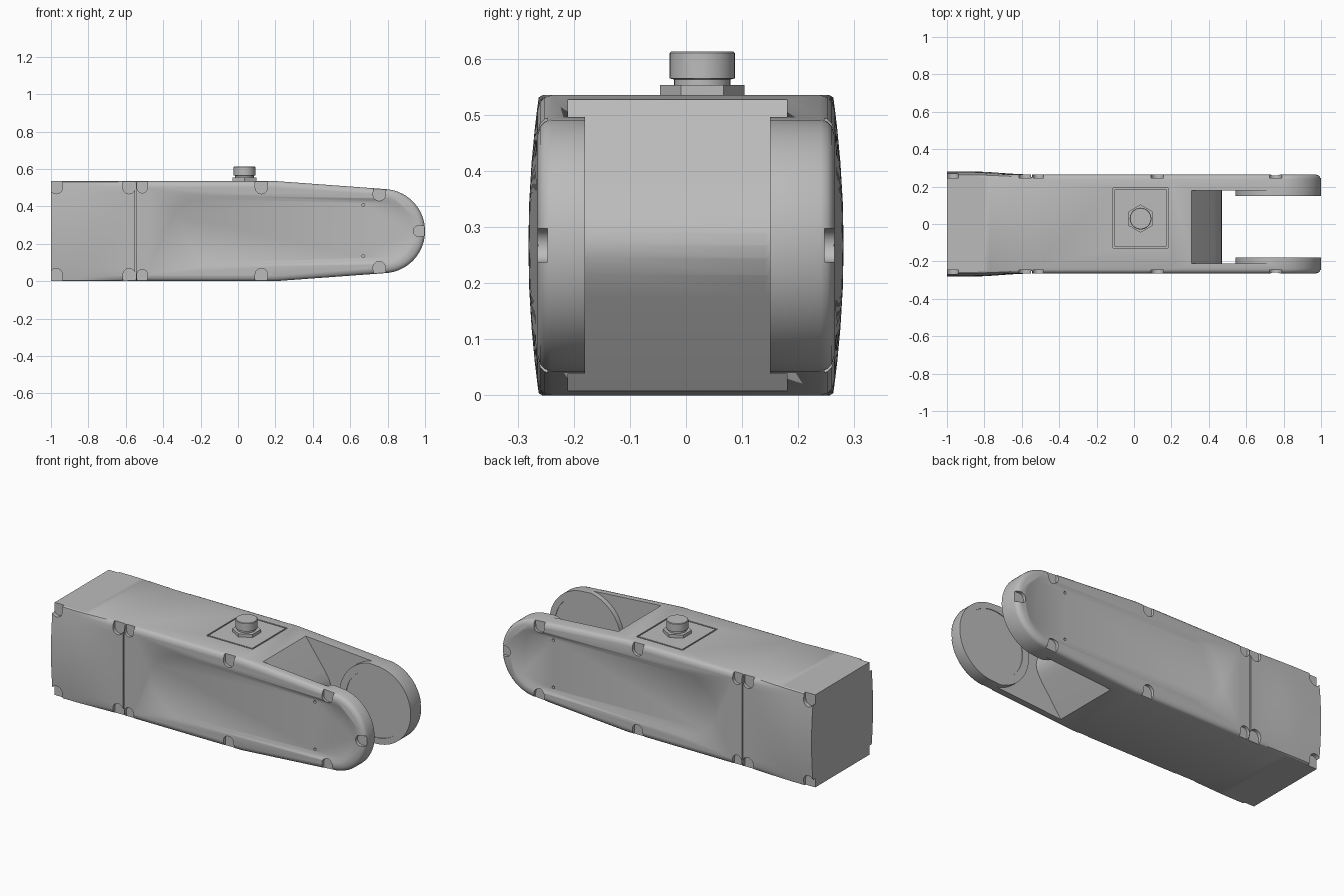
import bpy, bmesh, math
from mathutils import Vector

old = bpy.data.objects.get("Cube")
if old:
    bpy.data.objects.remove(old)

grey = bpy.data.materials.new("satin grey")
grey.use_nodes = True
COLOUR = (0.5, 0.5, 0.5, 1)
grey.diffuse_color = COLOUR
grey.node_tree.nodes["Principled BSDF"].inputs["Base Color"].default_value = COLOUR

H = 0.535            # body height
MID = H / 2
TIP_X, TIP_R = 0.775, 0.225
SEAM = -0.545


def skin(name, loops):
    """Solid from a stack of closed loops with equal point counts."""
    bm = bmesh.new()
    rings = [[bm.verts.new(p) for p in loop] for loop in loops]
    n = len(rings[0])
    for a, b in zip(rings, rings[1:]):
        for i in range(n):
            j = (i + 1) % n
            bm.faces.new((a[i], a[j], b[j], b[i]))
    bm.faces.new(rings[0])
    bm.faces.new(rings[-1])
    bmesh.ops.recalc_face_normals(bm, faces=bm.faces)
    mesh = bpy.data.meshes.new(name)
    bm.to_mesh(mesh)
    bm.free()
    mesh.materials.append(grey)
    obj = bpy.data.objects.new(name, mesh)
    bpy.context.collection.objects.link(obj)
    return obj


def at_y(points, y):
    return [Vector((x, y, z)) for x, z in points]


def at_z(points, z):
    return [Vector((x, y, z)) for x, y in points]


def arc(cx, cz, r, start, end, steps=24):
    angles = [math.radians(start + (end - start) * i / steps) for i in range(steps + 1)]
    return [(cx + r * math.cos(a), cz + r * math.sin(a)) for a in angles]


def circle(cx, cz, r, steps=48):
    return arc(cx, cz, r, 0, 360, steps)[:-1]


def box_cut(x0, x1, y0, y1, z0, z1):
    return skin("cutter", [at_z([(x0, y0), (x1, y0), (x1, y1), (x0, y1)], z) for z in (z0, z1)])


def select(obj):
    bpy.ops.object.select_all(action='DESELECT')
    obj.select_set(True)
    bpy.context.view_layer.objects.active = obj


def cut(target, cutter):
    """Subtract a cutter and remove it."""
    cutter.hide_render = True
    select(target)
    mod = target.modifiers.new("cut", 'BOOLEAN')
    mod.operation, mod.solver, mod.object = 'DIFFERENCE', 'EXACT', cutter
    bpy.ops.object.modifier_apply(modifier=mod.name)
    bpy.data.objects.remove(cutter)


def smooth(obj):
    select(obj)
    bpy.ops.object.shade_smooth_by_angle(angle=math.radians(28))


# Forked body: tapered rounded outline with softened outer rims
EDGE = [(0.265, 0.028), (0.26, 0.012), (0.252, 0.004), (0.24, 0)]


def outline(d):
    return ([(SEAM, d), (0.2, d)] + arc(TIP_X, MID, TIP_R - d, -86, 86, 48)
            + [(0.2, H - d), (SEAM, H - d)])


body = skin("fork_body", [at_y(outline(d), -y) for y, d in EDGE]
            + [at_y(outline(d), y) for y, d in reversed(EDGE)])

# Rear housing: softened section blends into a barrel-sided one
def rear_section(x):
    t = min(1, max(0, (SEAM - x) / 0.33))
    k = t * t * (3 - 2 * t)
    half = []
    drops = [(d, y) for y, d in reversed(EDGE)]
    drops += [(0.06, 0.265), (0.12, 0.265), (0.19, 0.265), (MID, 0.265)]
    for d, y in drops:
        s = 1 - d / MID
        barrel = 0.281 - 0.019 * s ** 2 - (0.006 if d == 0 else 0)
        half.append((y + (barrel - y) * k, H - d))
    side = half + [(y, H - z) for y, z in reversed(half[:-1])]
    return [(x, y, z) for y, z in side] + [(x, -y, z) for y, z in reversed(side)]


STEPS = 14
rear = skin("rear_housing", [rear_section(-1 + (SEAM + 1) * i / STEPS) for i in range(STEPS + 1)])

# Fork slot with a rounded wedge at its root
nose = [(0.295, H + 0.02), (0.305, H - 0.005), (0.43, 0.36)]
nose += [(0.455, 0.32), (0.467, 0.29), (0.47, MID)]
nose += [(x, H - z) for x, z in reversed(nose[:-1])]
slot = nose + [(1.1, -0.02), (1.1, H + 0.02)]
cut(body, skin("cutter", [at_y(slot, y) for y in (-0.18, 0.15)]))

# Hollows between the wedge and the round joint faces
hollow = nose + arc(TIP_X, MID, 0.232, 265, 95, 32) + [(0.755, H + 0.02)]
hollow.insert(len(nose), (0.755, -0.02))
for y0, y1 in ((-0.21, -0.17), (0.14, 0.18)):
    cut(body, skin("cutter", [at_y(hollow, y) for y in (y0, y1)]))

# Shallow round seats on the joint faces
for y0, y1 in ((-0.184, -0.17), (0.14, 0.154)):
    cut(body, skin("cutter", [at_y(circle(TIP_X, MID, 0.19), y) for y in (y0, y1)]))


# Long recessed side panels with sloping rims
def stadium(r):
    return arc(-0.19, MID, r, 90, 270) + arc(TIP_X - 0.01, MID, r - 0.015, -90, 90)


def notch(x, z, angle, side, r=0.033):
    """U-shaped screw pocket opening along the given angle."""
    a = math.radians(angle)
    run = Vector((math.cos(a), math.sin(a))) * 0.09
    ring = arc(x, z, r, angle + 90, angle + 270, 16)
    ring += [(ring[-1][0] + run.x, ring[-1][1] + run.y), (ring[0][0] + run.x, ring[0][1] + run.y)]
    return skin("cutter", [at_y(ring, side * y) for y in (0.247, 0.32)])


for side in (-1, 1):
    rims = [(0.255, 0.17), (0.265, 0.19), (0.275, 0.21)]
    cut(body, skin("cutter", [at_y(stadium(r), side * y) for y, r in rims]))
    for z in (0.135, H - 0.127):
        cut(body, skin("cutter", [at_y(circle(0.67, z, 0.008, 12), side * y) for y in (0.24, 0.28)]))
    cut(body, notch(0.968, MID, 0, side, 0.03))
    for z, up in ((0.035, -90), (H - 0.035, 90)):
        cut(body, notch(-0.512, z, up, side, 0.028))
        cut(body, notch(0.125, z, up, side))
        cut(body, notch(0.755, MID + math.copysign(0.195, up), up * 0.94, side))
        cut(rear, notch(-0.582, z, up, side))
        cut(rear, notch(-0.972, z, up, side))
    # Seam between rear cover and side cover
    y0, y1 = sorted((side * 0.25, side * 0.3))
    cut(rear, box_cut(SEAM - 0.006, SEAM + 0.01, y0, y1, -0.1, H + 0.1))

# Square hatch on top, framed by a narrow groove
cut(body, box_cut(-0.113, 0.183, -0.128, 0.193, H - 0.01, H + 0.05))
hatch = box_cut(-0.105, 0.175, -0.12, 0.185, H - 0.012, H)
hatch.name = "top_hatch"

# Hexagonal flange and round connector
CX, CY = 0.035, 0.029
hexagon = arc(CX, CY, 0.075, 90, 390, 5)
flange = skin("connector_flange", [at_z(hexagon, z) for z in (H - 0.002, 0.553)])
profile = [(0.05, 0.55), (0.05, 0.563), (0.058, 0.565), (0.058, 0.61), (0.055, 0.613)]
cap = skin("connector_cap", [at_z(circle(CX, CY, r), z) for r, z in profile])

for part in (body, rear, hatch, flange, cap):
    smooth(part)
